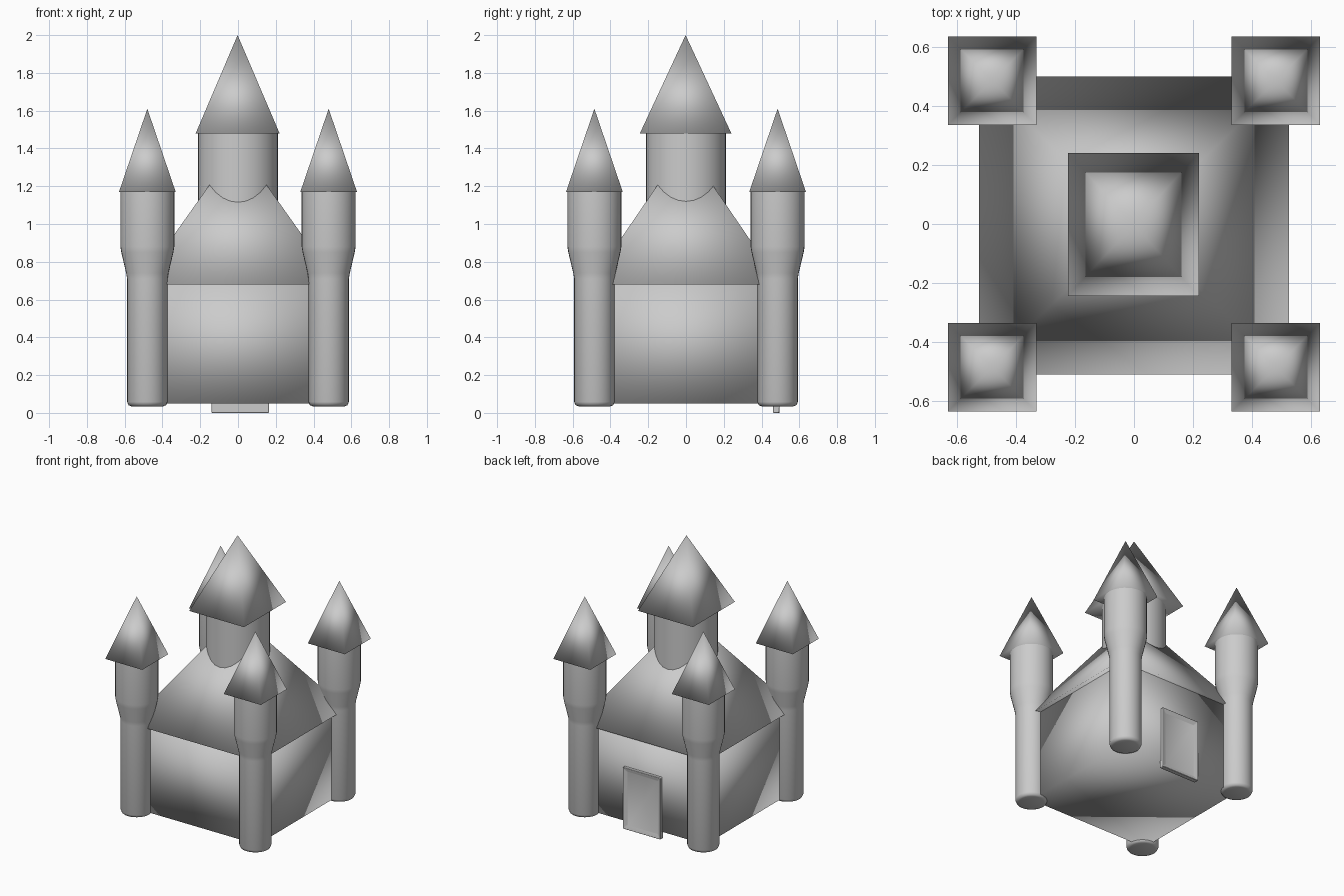
import bpy, bmesh, math
from mathutils import Matrix, Vector

if "Cube" in bpy.data.objects:
    bpy.data.objects.remove(bpy.data.objects["Cube"])


def finish(name, bm, smooth_angle=None):
    bmesh.ops.recalc_face_normals(bm, faces=bm.faces)
    me = bpy.data.meshes.new(name)
    bm.to_mesh(me)
    bm.free()
    ob = bpy.data.objects.new(name, me)
    bpy.context.collection.objects.link(ob)
    for o in bpy.context.selected_objects:
        o.select_set(False)
    bpy.context.view_layer.objects.active = ob
    ob.select_set(True)
    if smooth_angle is None:
        bpy.ops.object.shade_smooth()
    else:
        bpy.ops.object.shade_smooth_by_angle(angle=math.radians(smooth_angle))
    return ob


def box(name, lo, hi):
    lo, hi = Vector(lo), Vector(hi)
    bm = bmesh.new()
    bmesh.ops.create_cube(bm, size=1)
    for v in bm.verts:
        v.co = [(lo[i] + hi[i]) / 2 + v.co[i] * (hi[i] - lo[i]) for i in range(3)]
    return finish(name, bm)


def pyramid(name, centre, hx, hy, z0, z1):
    bm = bmesh.new()
    base = [bm.verts.new((centre[0] + sx * hx, centre[1] + sy * hy, z0))
            for sx, sy in ((-1, -1), (1, -1), (1, 1), (-1, 1))]
    tip = bm.verts.new((centre[0], centre[1], z1))
    bm.faces.new(base[::-1])
    for i in range(4):
        bm.faces.new((base[i], base[(i + 1) % 4], tip))
    return finish(name, bm)


def lathe(name, centre, profile, sides=32):
    bm = bmesh.new()
    verts = [bm.verts.new((r, 0, z)) for r, z in profile]
    edges = [bm.edges.new(p) for p in zip(verts, verts[1:])]
    bmesh.ops.spin(bm, geom=verts + edges, cent=(0, 0, 0), axis=(0, 0, 1),
                   angle=2 * math.pi, steps=sides)
    bmesh.ops.remove_doubles(bm, verts=bm.verts, dist=1e-5)
    bmesh.ops.translate(bm, verts=bm.verts, vec=(centre[0], centre[1], 0))
    return finish(name, bm, 50)


# Main hall and its roof
box("hall", (-0.49, -0.475, 0.05), (0.49, 0.475, 0.685))
pyramid("hall_roof", (0, -0.005), 0.525, 0.505, 0.68, 1.42)

# Central keep and spire
lathe("keep", (0, 0), [(0, 0.9), (0.213, 0.9), (0.213, 1.48), (0, 1.48)])
pyramid("keep_spire", (-0.002, -0.002), 0.222, 0.242, 1.48, 2.0)

# Four corner towers, slim below and wider above, with pointed caps
tower = [(0, 0.035), (0.085, 0.035), (0.1, 0.041), (0.107, 0.058), (0.107, 0.71),
         (0.112, 0.74), (0.138, 0.85), (0.143, 0.88), (0.143, 1.17), (0, 1.17)]
for side, sx in (("left", -1), ("right", 1)):
    for end, sy in (("front", -1), ("back", 1)):
        c = (sx * 0.48, sy * 0.485)
        lathe(f"tower_{end}_{side}", c, tower)
        pyramid(f"tower_cap_{end}_{side}", c, 0.15, 0.15, 1.17, 1.61)

# Door on the back wall: raised frame around a recessed panel
bm = bmesh.new()
bmesh.ops.create_cube(bm, size=1)
for v in bm.verts:
    v.co = (0.0125 + v.co.x * 0.305, 0.479 + v.co.y * 0.038, 0.225 + v.co.z * 0.45)
bm.faces.ensure_lookup_table()
bm.normal_update()
panel = max(bm.faces, key=lambda f: f.normal.y)
bmesh.ops.inset_region(bm, faces=[panel], thickness=0.04)
bmesh.ops.translate(bm, verts=panel.verts, vec=(0, -0.014, 0))
door = finish("door", bm, 40)
bevel = door.modifiers.new("soft_edges", "BEVEL")
bevel.width = 0.005
bevel.segments = 2
